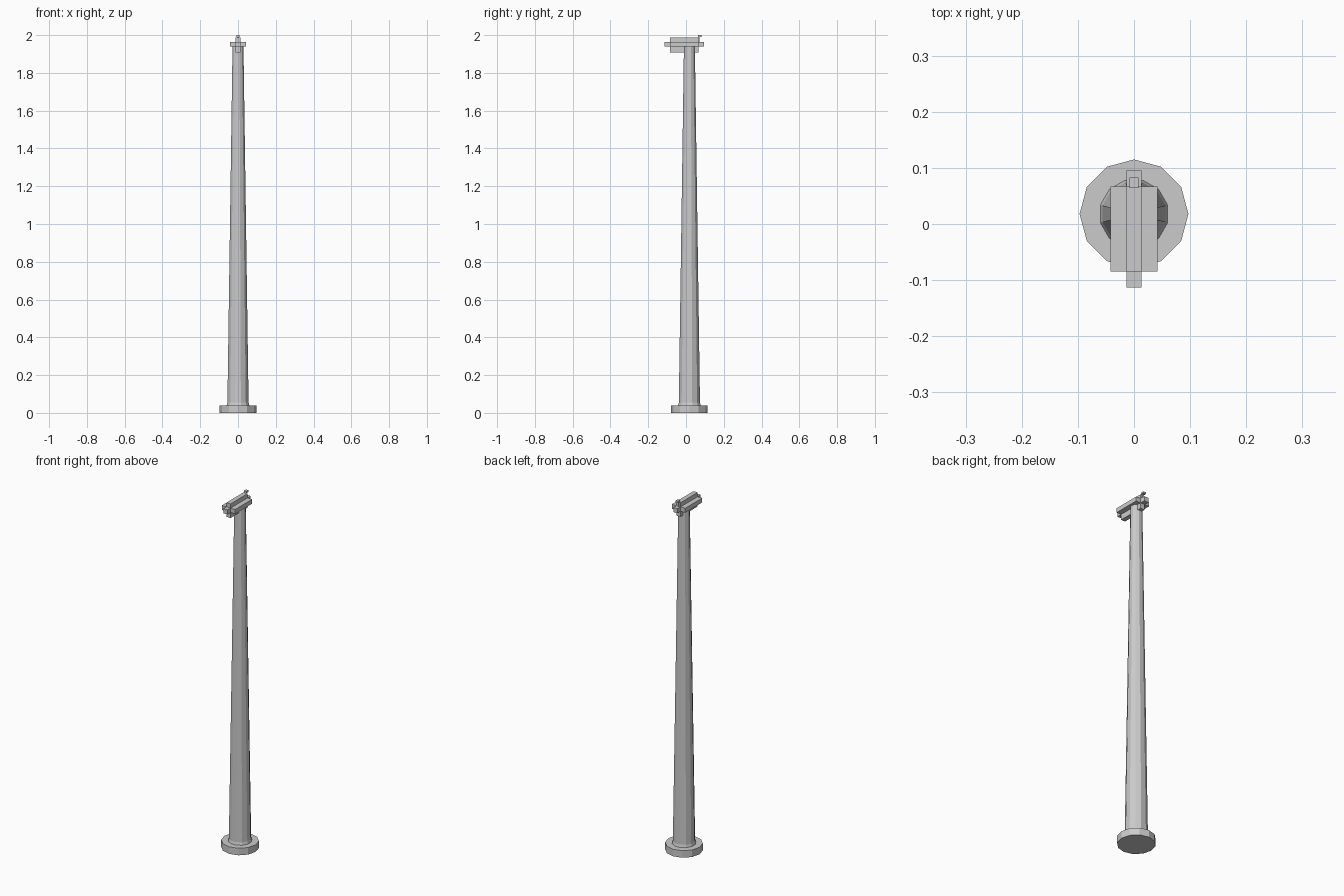
import bpy, bmesh, math
from mathutils import Matrix

cube = bpy.data.objects.get("Cube")
if cube:
    bpy.data.objects.remove(cube, do_unlink=True)

metal = bpy.data.materials.new("light_grey_metal")
metal.use_nodes = True
GREY = (0.6, 0.6, 0.6, 1)
metal.diffuse_color = GREY
metal.node_tree.nodes["Principled BSDF"].inputs["Base Color"].default_value = GREY

AXIS_Y = 0.018


def finish(bm, name):
    bmesh.ops.recalc_face_normals(bm, faces=bm.faces)
    mesh = bpy.data.meshes.new(name)
    bm.to_mesh(mesh)
    bm.free()
    mesh.materials.append(metal)
    obj = bpy.data.objects.new(name, mesh)
    bpy.context.collection.objects.link(obj)
    return obj


def lathe(name, profile, turn=0.0, sides=12):
    """Closed faceted column from (radius, height) rings."""
    bm = bmesh.new()
    rings = []
    for r, z in profile:
        angles = [turn + math.tau * i / sides for i in range(sides)]
        rings.append([bm.verts.new((r * math.cos(a), AXIS_Y + r * math.sin(a), z)) for a in angles])
    for low, high in zip(rings, rings[1:]):
        for i in range(sides):
            j = (i + 1) % sides
            bm.faces.new((low[i], low[j], high[j], high[i]))
    bm.faces.new(rings[0])
    bm.faces.new(rings[-1])
    return finish(bm, name)


def box(name, half_x, y0, y1, z0, z1):
    bm = bmesh.new()
    bmesh.ops.create_cube(bm, size=1)
    place = Matrix.Translation((0, (y0 + y1) / 2, (z0 + z1) / 2))
    bm.transform(place @ Matrix.Diagonal((2 * half_x, y1 - y0, z1 - z0, 1)))
    return finish(bm, name)


# Foot disc and tapered pole
lathe("base_disc", [(0.097, 0), (0.097, 0.04)])
lathe("tapered_pole", [(0.062, 0.04), (0.058, 0.055), (0.03, 1.94)], math.radians(15))

# Cross-shaped head with a rod through it
box("head_plate", 0.042, -0.085, 0.067, 1.939, 1.964)
box("head_fin", 0.013, -0.085, 0.067, 1.908, 1.988)
box("head_rod", 0.013, -0.113, 0.095, 1.9385, 1.9645)

# Small post with a cap at the back of the head
box("sight_post", 0.004, 0.064, 0.072, 1.96, 1.992)
box("sight_cap", 0.008, 0.064, 0.083, 1.99, 2.0)
